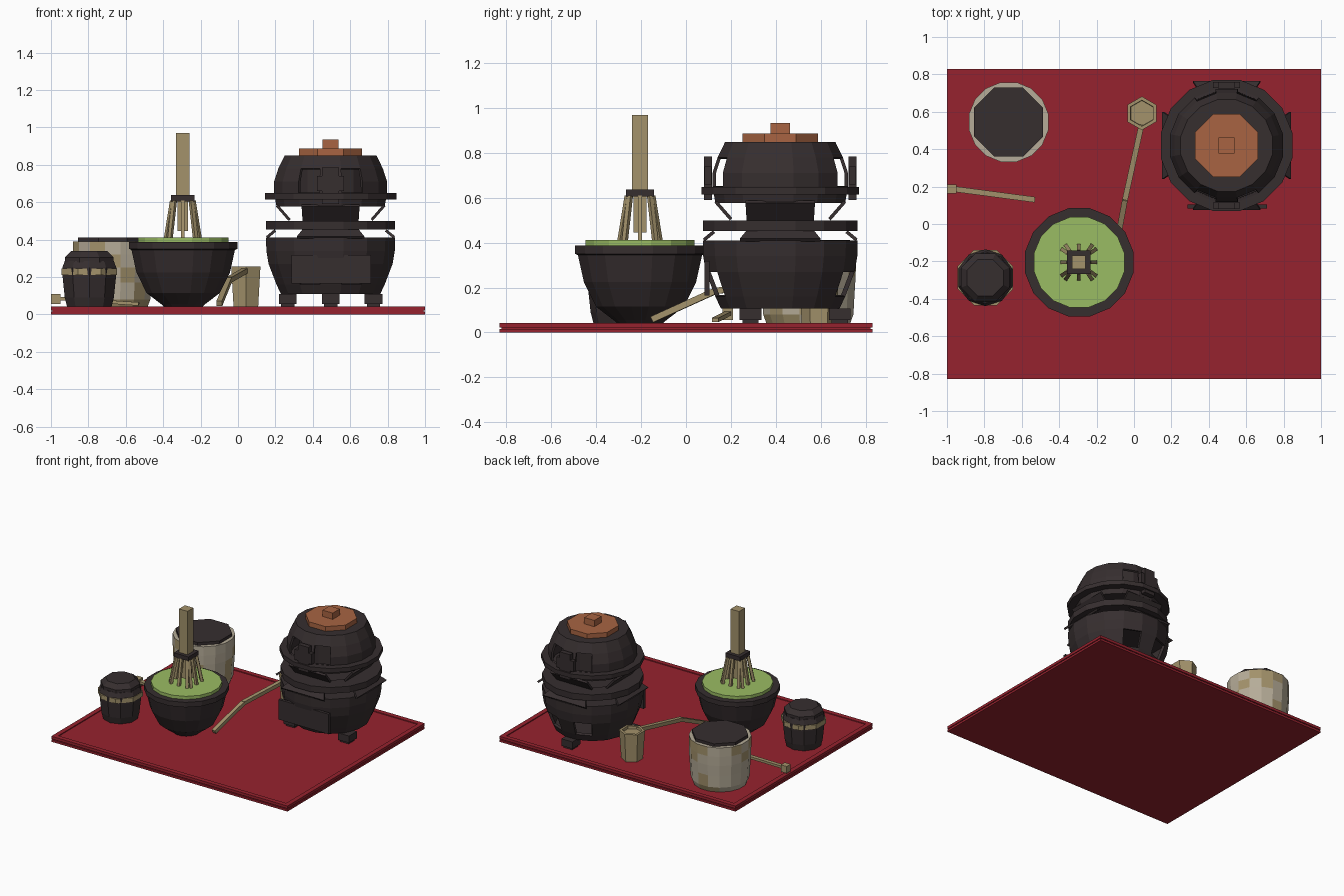
import bpy, bmesh, math, random
from mathutils import Vector, Matrix

if "Cube" in bpy.data.objects:
    bpy.data.objects.remove(bpy.data.objects["Cube"])

random.seed(4)


def material(name, r, g, b):
    m = bpy.data.materials.new(name)
    lin = [((c / 255 + 0.055) / 1.055) ** 2.4 for c in (r, g, b)]
    m.diffuse_color = (*lin, 1)
    m.use_nodes = True
    m.node_tree.nodes["Principled BSDF"].inputs["Base Color"].default_value = m.diffuse_color
    return m


RED = material("red_felt", 150, 34, 46)
IRON = material("dark_iron", 54, 46, 47)
BAMBOO = material("bamboo", 163, 146, 107)
GREEN = material("green_tea", 154, 188, 99)
COPPER = material("copper_lid", 168, 100, 66)
STONE = material("pale_stoneware", 182, 172, 152)


def finish(name, bm, *mats):
    me = bpy.data.meshes.new(name)
    bm.to_mesh(me)
    bm.free()
    ob = bpy.data.objects.new(name, me)
    for m in mats:
        me.materials.append(m)
    bpy.context.collection.objects.link(ob)
    return ob


def lathe(name, c, profile, n, mats, closed=False, skip=None, paint=None, shell=0):
    """Revolve (radius, z) points, listed upward on the outside, around the point c."""
    bm = bmesh.new()
    rings = []
    for r, z in profile:
        rings.append([bm.verts.new((c[0] + r * math.cos((i + .5) * math.tau / n),
                                    c[1] + r * math.sin((i + .5) * math.tau / n), z))
                      for i in range(n)])
    pairs = list(zip(rings, rings[1:] + rings[:1])) if closed else list(zip(rings, rings[1:]))
    for k, (a, b) in enumerate(pairs):
        for i in range(n):
            j = (i + 1) % n
            if skip and skip(k, j):
                continue
            f = bm.faces.new((a[i], a[j], b[j], b[i]))
            if paint:
                f.material_index = paint(k, i)
    if not closed:
        bm.faces.new(rings[0][::-1])
        bm.faces.new(rings[-1])
    ob = finish(name, bm, *mats)
    if shell:
        mod = ob.modifiers.new("wall", 'SOLIDIFY')
        mod.thickness = shell
        mod.offset = -1
    return ob


def ring(name, c, r_in, r_out, z0, z1, n, mat):
    return lathe(name, c, [(r_out, z0), (r_out, z1), (r_in, z1), (r_in, z0)], n, [mat], closed=True)


def box(name, x0, x1, y0, y1, z0, z1, mat):
    bm = bmesh.new()
    bmesh.ops.create_cube(bm, size=1)
    for v in bm.verts:
        v.co = ((x0, x1)[v.co.x > 0], (y0, y1)[v.co.y > 0], (z0, z1)[v.co.z > 0])
    return finish(name, bm, mat)


def bar(name, p, q, w, h, mat):
    """Rectangular stick between two points."""
    p, q = Vector(p), Vector(q)
    d = q - p
    bm = bmesh.new()
    bmesh.ops.create_cube(bm, size=1)
    bmesh.ops.scale(bm, vec=(w, h, d.length), verts=bm.verts)
    y = d.normalized()
    side = y.cross(Vector((0, 0, 1)))
    side = side.normalized() if side.length > 1e-4 else Vector((1, 0, 0))
    rot = Matrix((side, y.cross(side), y)).transposed().to_4x4()
    bmesh.ops.transform(bm, matrix=Matrix.Translation((p + q) / 2) @ rot, verts=bm.verts)
    return finish(name, bm, mat)


def tilted_panels(name, c, r0, r1, z0, z1, w0, w1, mat):
    """Four sloping plates facing the sides, each from (r0, z0) to (r1, z1)."""
    bm = bmesh.new()
    for k in range(4):
        turn = Matrix.Translation((c[0], c[1], 0)) @ Matrix.Rotation(k * math.pi / 2, 4, 'Z')
        bm.faces.new([bm.verts.new(turn @ Vector(p)) for p in (
            (r0, -w0, z0), (r0, w0, z0), (r1, w1, z1), (r1, -w1, z1))])
    ob = finish(name, bm, mat)
    mod = ob.modifiers.new("plate", 'SOLIDIFY')
    mod.thickness = .015
    mod.offset = -1


# Red mat: two layers with a shadow seam and a low raised border
box("mat_base", -1, 1, -.83, .83, 0, .016, RED)
box("mat_seam", -.992, .992, -.822, .822, .016, .022, RED)
bm = bmesh.new()
bmesh.ops.create_cube(bm, size=1)
for v in bm.verts:
    v.co = (v.co.x * 2, v.co.y * 1.66, (.022, .042)[v.co.z > 0])
top = [f for f in bm.faces if f.normal.z > .5]
bmesh.ops.inset_region(bm, faces=top, thickness=.05)
r = bmesh.ops.inset_region(bm, faces=top, thickness=.001, depth=-.006)
finish("mat_top", bm, RED)

# Tea bowl
BOWL = (-.293, -.205)
lathe("tea_bowl", BOWL, [(.10, .038), (.12, .055), (.20, .115), (.255, .225), (.282, .345),
                         (.295, .35), (.295, .388), (.24, .388)], 16, [IRON])
lathe("tea", BOWL, [(.247, .38), (.247, .412)], 16, [GREEN])

# Whisk standing in the tea
wx, wy = -.295, -.205
box("whisk_handle", wx - .036, wx + .036, wy - .036, wy + .036, .63, .97, BAMBOO)
box("whisk_collar", wx - .062, wx + .062, wy - .062, wy + .062, .605, .638, IRON)
box("whisk_core", wx - .028, wx + .028, wy - .028, wy + .028, .445, .61, BAMBOO)
for k in range(4):
    turn = Matrix.Rotation(k * math.pi / 2, 3, 'Z')
    for s in (-1, 0, 1):
        a = turn @ Vector((.055, s * .045, 0))
        b = turn @ Vector((.088, s * .068, 0))
        bar("whisk_tine", (wx + a.x, wy + a.y, .608), (wx + b.x, wy + b.y, .405), .02, .02, BAMBOO)

# Brazier with side slots, three feet and a front plate
C = (.495, .42)
near_y = lambda j: j % 16 in (3, 5, 11, 13)
lathe("brazier", C, [(.27, .108), (.295, .16), (.338, .27), (.35, .34), (.352, .41)], 16, [IRON],
      skip=lambda k, j: k == 1 and near_y(j), shell=.02)
for a in (90, 210, 330):
    x, y = C[0] + .265 * math.cos(math.radians(a)), C[1] + .265 * math.sin(math.radians(a))
    box("brazier_foot", x - .047, x + .047, y - .048, y + .048, .055, .108, IRON)
    box("brazier_toe", x - .036, x + .036, y - .036, y + .036, .04, .056, IRON)
box("brazier_front_plate", .285, .71, .083, .105, .165, .318, IRON)

# Kettle stand and kettle
tilted_panels("stand_panel", C, .345, .30, .418, .455, .18, .15, IRON)
ring("stand_ring", C, .23, .352, .453, .5, 16, IRON)
tilted_panels("kettle_lower_panel", C, .225, .293, .5, .578, .15, .155, IRON)
lathe("kettle_body", C, [(.295, .578), (.308, .65), (.308, .71), (.285, .78), (.25, .85)], 16, [IRON],
      skip=lambda k, j: k in (1, 2) and near_y(j), shell=.015)
lathe("kettle_core", C, [(.22, .59), (.22, .84)], 16, [IRON])
ring("kettle_flange", C, .29, .358, .615, .648, 16, IRON)
lathe("kettle_lid", C, [(.183, .848), (.183, .886)], 8, [COPPER])
box("kettle_knob", C[0] - .043, C[0] + .043, C[1] - .043, C[1] + .043, .884, .934, COPPER)
for s in (-1, 1):
    y = C[1] + s * .322
    box("kettle_lug", C[0] - .045, C[0] + .045, y - .018, y + .018, .59, .785, IRON)
    box("kettle_lug_ear", C[0] - .072, C[0] + .072, y - .016, y + .016, .66, .74, IRON)

# Stoneware water jar with glaze patches
JAR = (-.67, .545)
lathe("water_jar", JAR, [(.19, .04), (.205, .08), (.21, .17), (.215, .25), (.217, .32), (.217, .39), (.19, .39)],
      16, [STONE, BAMBOO], paint=lambda k, i: int(k < 5 and random.random() < .3))
lathe("water_jar_lid", JAR, [(.2, .385), (.2, .412)], 8, [IRON])

# Small lidded tea caddy with bamboo band
CADDY = (-.795, -.287)
lathe("caddy_body", CADDY, [(.125, .04), (.138, .09), (.15, .2), (.152, .25), (.138, .285)], 10, [IRON])
ring("caddy_band", CADDY, .13, .16, .212, .246, 8, BAMBOO)
lathe("caddy_lid", CADDY, [(.14, .278), (.14, .305), (.105, .338)], 8, [IRON])

# Ladle: hexagonal cup and bent handle
CUP = (.042, .592)
lathe("ladle_cup", CUP, [(.076, .04), (.09, .255), (.07, .255), (.068, .235)], 6, [BAMBOO])
bend = (-.048, .13, .185)
bar("ladle_handle_low", (-.1, -.15, .058), bend, .03, .028, BAMBOO)
bar("ladle_handle_high", bend, (.04, .53, .235), .03, .028, BAMBOO)

# Tea scoop
box("scoop_tip", -1, -.95, .163, .21, .055, .108, BAMBOO)
bar("scoop_stem", (-.96, .187, .085), (-.53, .13, .056), .03, .018, BAMBOO)
